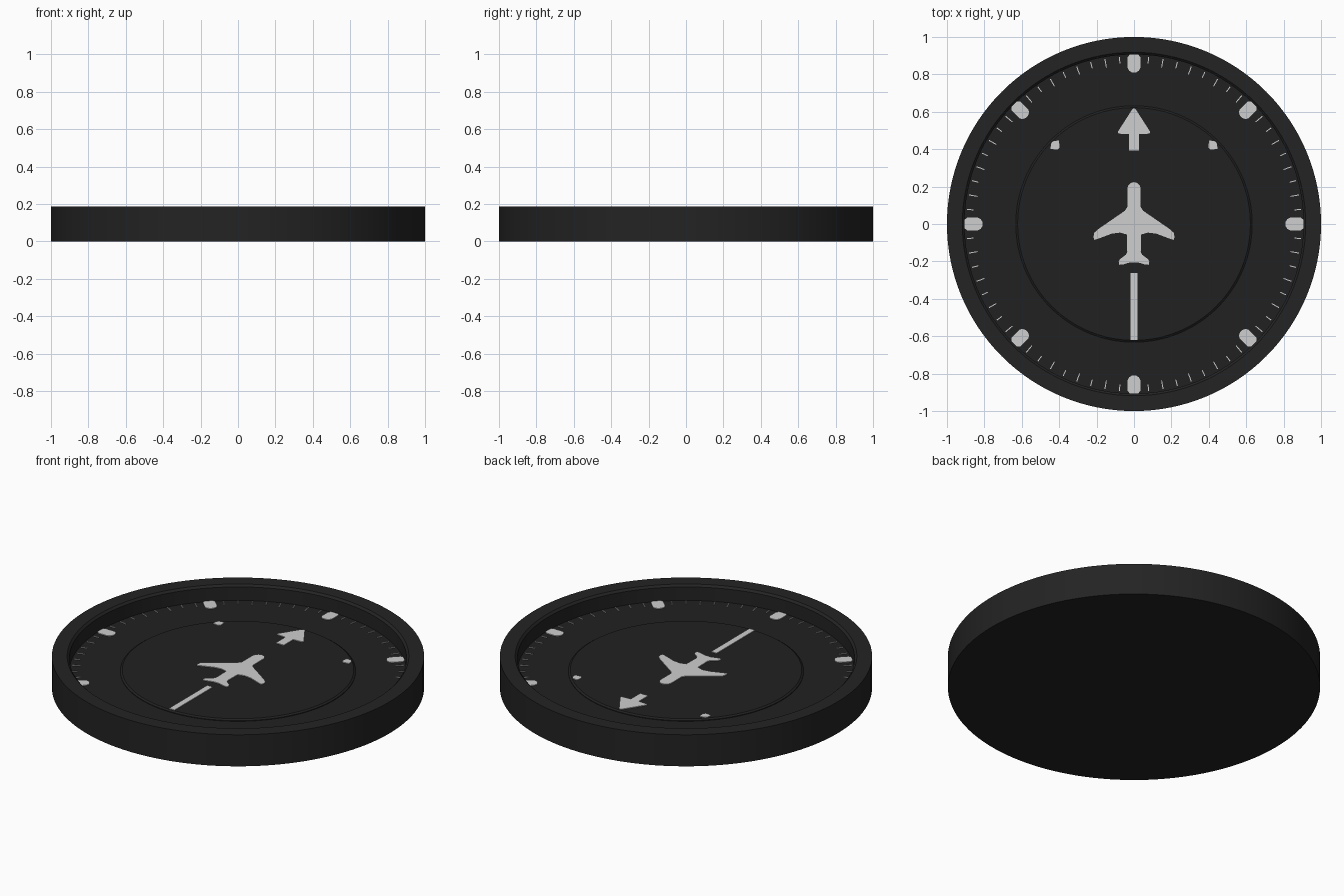
import bpy, bmesh, math

if "Cube" in bpy.data.objects:
    bpy.data.objects.remove(bpy.data.objects["Cube"])

SEG = 128
DIAL_Z, CARD_Z, TOP = 0.095, 0.106, 0.187


def material(name, v):
    m = bpy.data.materials.new(name)
    m.diffuse_color = (v, v, v, 1)
    m.use_nodes = True
    m.node_tree.nodes["Principled BSDF"].inputs["Base Color"].default_value = m.diffuse_color
    return m


BLACK = material("housing black", 0.017)
DIAL = material("dial black", 0.0155)
WHITE = material("marking white", 0.62)


def finish(name, bm, mat, smooth=False):
    bmesh.ops.recalc_face_normals(bm, faces=bm.faces[:])
    me = bpy.data.meshes.new(name)
    bm.to_mesh(me)
    bm.free()
    me.materials.append(mat)
    ob = bpy.data.objects.new(name, me)
    bpy.context.collection.objects.link(ob)
    if smooth:
        bpy.ops.object.select_all(action='DESELECT')
        ob.select_set(True)
        bpy.context.view_layer.objects.active = ob
        bpy.ops.object.shade_smooth_by_angle(angle=math.radians(30))
    return ob


def lathe(name, profile, mat):
    """Turn an (r, z) profile round z; both open ends are capped."""
    bm = bmesh.new()
    rings = []
    for r, z in profile:
        rings.append([bm.verts.new((r * math.cos(2 * math.pi * i / SEG),
                                    r * math.sin(2 * math.pi * i / SEG), z)) for i in range(SEG)])
    for a, b in zip(rings, rings[1:]):
        for i in range(SEG):
            j = (i + 1) % SEG
            bm.faces.new((a[i], a[j], b[j], b[i]))
    bm.faces.new(rings[0])
    bm.faces.new(rings[-1])
    return finish(name, bm, mat, True)


def plates(name, outlines, z, mat=WHITE, thick=0.004):
    """Thin plates cut to the given outlines."""
    bm = bmesh.new()
    for pts in outlines:
        f = bm.faces.new([bm.verts.new((x, y, z - 0.002)) for x, y in pts])
        ext = bmesh.ops.extrude_face_region(bm, geom=[f])
        for v in ext["geom"]:
            if isinstance(v, bmesh.types.BMVert):
                v.co.z = z + thick
    return finish(name, bm, mat)


def mirrored(half):
    """Complete a right-hand outline about x = 0."""
    return half + [(-x, y) for x, y in reversed(half) if x > 1e-6]


def turned(pts, deg):
    c, s = math.cos(math.radians(deg)), math.sin(math.radians(deg))
    return [(x * c - y * s, x * s + y * c) for x, y in pts]


# housing: solid base with raised rim and recessed floor
lathe("housing", [(1.0, 0), (1.0, TOP), (0.918, TOP), (0.906, TOP - 0.012),
                  (0.906, DIAL_Z - 0.01)], BLACK)
# fixed dial face and raised rotating card
lathe("dial_face", [(0.908, DIAL_Z - 0.02), (0.908, DIAL_Z)], DIAL)
lathe("compass_card", [(0.632, DIAL_Z - 0.01), (0.632, DIAL_Z + 0.004), (0.622, CARD_Z)], DIAL)

# eight large markers, rounded on the inner end
marker = mirrored([(0, 0.907), (0.022, 0.906), (0.034, 0.893), (0.034, 0.835),
                   (0.026, 0.819), (0.012, 0.811), (0, 0.81)])
plates("cardinal_markers", [turned(marker, k * 45) for k in range(8)], DIAL_Z)

# fine ticks every five degrees, longer every ten
ticks = []
for k in range(72):
    if k % 9:
        inner = 0.85 if k % 2 == 0 else 0.862
        ticks.append(turned([(-0.0025, inner), (0.0025, inner), (0.0025, 0.896), (-0.0025, 0.896)], k * 5))
plates("degree_ticks", ticks, DIAL_Z)

# course arrow and tail line
arrow = mirrored([(0, 0.619), (0.01, 0.612), (0.05, 0.55), (0.087, 0.492), (0.082, 0.483),
                  (0.026, 0.48), (0.026, 0.392), (0, 0.392)])
plates("course_arrow", [arrow], CARD_Z)
plates("tail_line", [[(-0.018, -0.62), (0.018, -0.62), (0.018, -0.262), (-0.018, -0.262)]], CARD_Z)

# two small pips at the diagonals
pip = mirrored([(0, 0.62), (0.012, 0.616), (0.031, 0.6), (0.026, 0.592), (0.008, 0.57), (0, 0.57)])
plates("diagonal_pips", [turned(pip, 45), turned(pip, -45)], CARD_Z)

# aeroplane silhouette
plane = mirrored([(0, 0.224), (0.018, 0.219), (0.031, 0.206), (0.036, 0.188), (0.036, 0.09),
                  (0.05, 0.07), (0.195, -0.03), (0.212, -0.046), (0.217, -0.07), (0.212, -0.085),
                  (0.195, -0.08), (0.12, -0.052), (0.075, -0.046), (0.038, -0.056), (0.036, -0.148),
                  (0.044, -0.165), (0.074, -0.187), (0.082, -0.2), (0.08, -0.218), (0.06, -0.217),
                  (0.02, -0.205), (0, -0.205)])
plates("aeroplane", [plane], CARD_Z)
